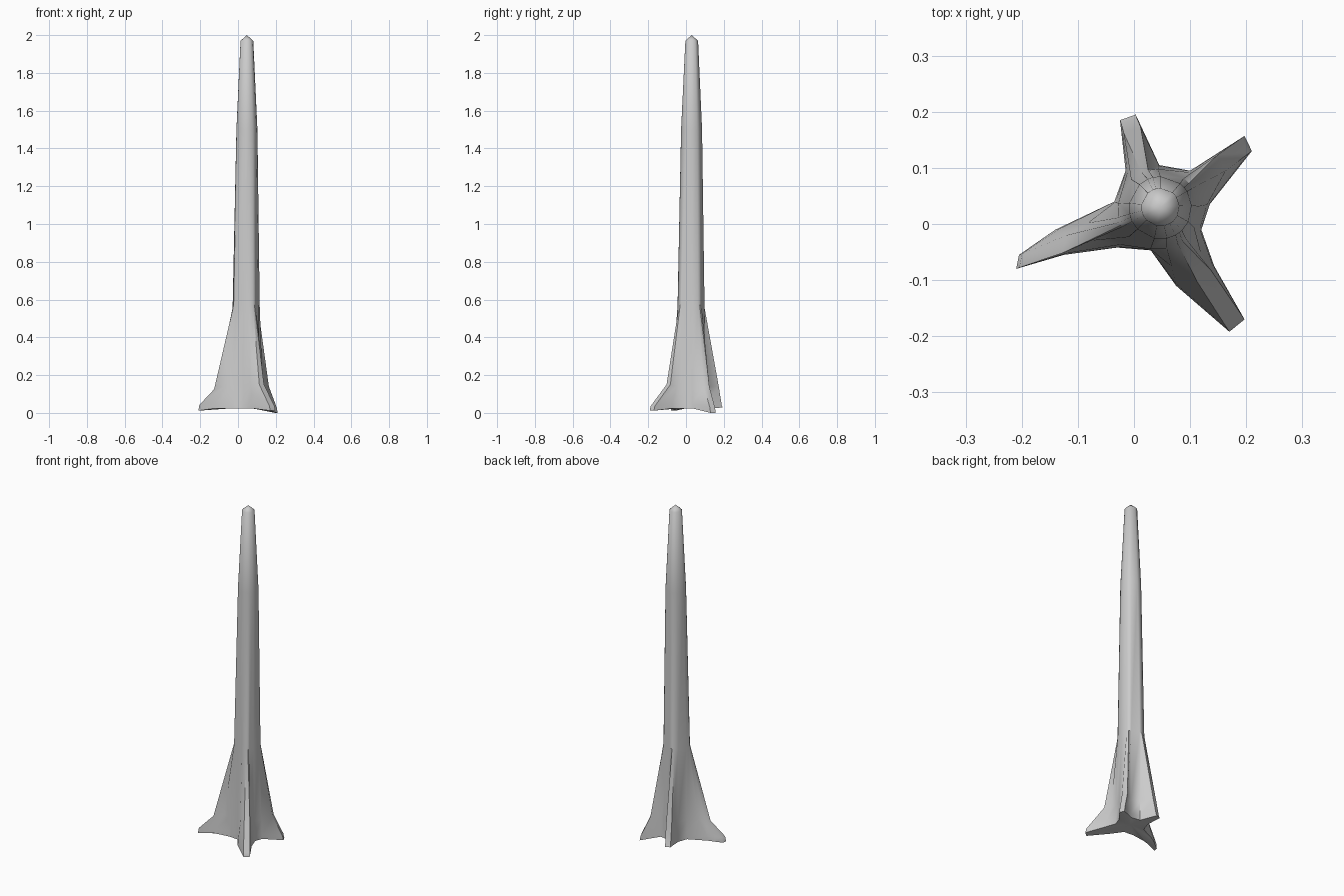
import bpy, bmesh, math
from mathutils import Vector

if "Cube" in bpy.data.objects:
    bpy.data.objects.remove(bpy.data.objects["Cube"])

CENTRE = Vector((0.045, 0.028))

# Footprint going anticlockwise: x, y, kind (v = valley, m = side of a root, or root name at its tip)
FOOT = [
    (0.135, 0.035, 'v'), (0.21, 0.13, 'C'), (0.197, 0.157, 'C'), (0.10, 0.095, 'v'),
    (0.045, 0.105, 'v'), (0.003, 0.195, 'D'), (-0.025, 0.185, 'D'), (-0.015, 0.095, 'v'),
    (-0.035, 0.04, 'v'), (-0.14, -0.01, 'm'), (-0.205, -0.055, 'A'), (-0.21, -0.08, 'A'),
    (-0.125, -0.055, 'm'), (-0.03, -0.042, 'v'), (0.03, -0.047, 'v'), (0.075, -0.11, 'm'),
    (0.17, -0.192, 'B'), (0.197, -0.17, 'B'), (0.143, -0.075, 'm'), (0.12, -0.01, 'v'),
]
# Root: knee radius, knee height, tip underside, tip top
ROOTS = {'A': (0.18, 0.125, 0.012, 0.042), 'B': (0.145, 0.15, 0.012, 0.036),
         'C': (0.138, 0.14, 0.0, 0.028), 'D': (0.148, 0.14, 0.028, 0.04)}
# Trunk rings: height, radius, centre x, centre y
TRUNK = [(0.57, 0.072, 0.043, 0.026), (1.5, 0.056, 0.047, 0.029), (1.97, 0.034, 0.047, 0.03)]


def column(x, y, kind):
    """Points from the ground up to the top of the trunk."""
    foot = Vector((x, y))
    ang = math.atan2(y - CENTRE.y, x - CENTRE.x)
    around = Vector((math.cos(ang), math.sin(ang)))
    base = CENTRE + around * 0.072
    if kind in ROOTS:
        radius, knee_z, low, high = ROOTS[kind]
        tips = [Vector(p[:2]) for p in FOOT if p[2] == kind]
        out = ((tips[0] + tips[1]) / 2 - CENTRE).normalized()
        side = (foot - (tips[0] + tips[1]) / 2).normalized()
        knee = CENTRE + out * radius + side * 0.016
        inner = foot - out * 0.006
        pts = [(foot, low), (inner, high), (knee, knee_z)]
    else:
        t = 0.5 if kind == 'm' else 0.25
        pts = [(foot, 0.024), (foot.lerp(base, 0.06), 0.05), (foot.lerp(base, t), 0.14)]
    result = [Vector((p.x, p.y, z)) for p, z in pts]
    for z, r, cx, cy in TRUNK:
        result.append(Vector((cx + around.x * r, cy + around.y * r, z)))
    return result


# Trunk and roots as one lofted skin
bm = bmesh.new()
cols = [[bm.verts.new(p) for p in column(*f)] for f in FOOT]
apex = bm.verts.new((0.047, 0.03, 2.0))
under = bm.verts.new((CENTRE.x, CENTRE.y, 0.03))
for i, a in enumerate(cols):
    b = cols[(i + 1) % len(cols)]
    for k in range(len(a) - 1):
        bm.faces.new((a[k], b[k], b[k + 1], a[k + 1]))
    bm.faces.new((a[-1], b[-1], apex))
    bm.faces.new((b[0], a[0], under))
bmesh.ops.recalc_face_normals(bm, faces=bm.faces)

mesh = bpy.data.meshes.new("rooted_trunk")
bm.to_mesh(mesh)
bm.free()
trunk = bpy.data.objects.new("rooted_trunk", mesh)
bpy.context.collection.objects.link(trunk)
bpy.context.view_layer.objects.active = trunk
trunk.select_set(True)
bpy.ops.object.shade_smooth_by_angle(angle=math.radians(50))
